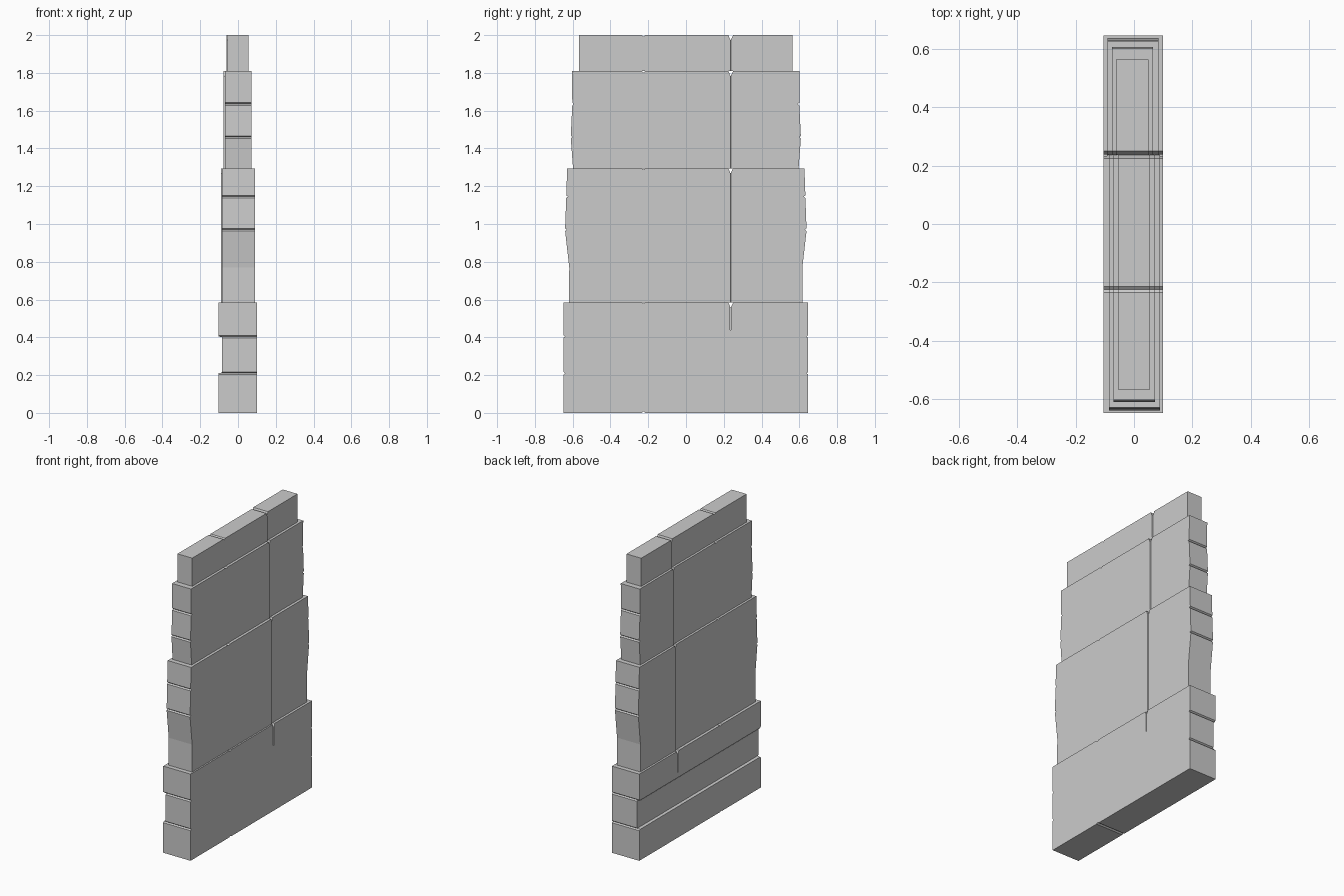
import bpy, bmesh
from mathutils import Vector

if "Cube" in bpy.data.objects:
    bpy.data.objects.remove(bpy.data.objects["Cube"])

Y_DEEP, Y_SHALLOW = 0.236, -0.225   # vertical joints between the blocks


def cut(bm, co, no):
    bmesh.ops.bisect_plane(bm, geom=bm.verts[:] + bm.edges[:] + bm.faces[:],
                           plane_co=co, plane_no=no, dist=1e-6)


def end_points(levels, grooves):
    """(half width, z) going up one end, with a V groove at the named heights."""
    pts = []
    for z, w in levels:
        if z in grooves:
            pts += [(w, z - .007), (w - .009, z), (w, z + .007)]
        else:
            pts.append((w, z))
    return pts


def tier(name, x0, x1, levels, grooves=(), notch=.028, bottom=False, recess=None):
    """Stack of courses: side outline extruded in x, with block joints and steps."""
    side = end_points(levels, grooves)
    z0, z1 = levels[0][0], levels[-1][0]
    outline = [(w, z) for w, z in side]
    outline += [(Y_DEEP + .014, z1), (Y_DEEP, z1 - notch), (Y_DEEP - .012, z1),
                (Y_SHALLOW + .01, z1), (Y_SHALLOW, z1 - .008), (Y_SHALLOW - .01, z1)]
    outline += [(-w - .002, z) for w, z in reversed(side)]
    if bottom:
        outline += [(Y_SHALLOW - .01, z0), (Y_SHALLOW, z0 + .007), (Y_SHALLOW + .01, z0)]
    bm = bmesh.new()
    face = bm.faces.new([bm.verts.new((x0, y, z)) for y, z in outline])
    ext = bmesh.ops.extrude_face_region(bm, geom=[face])
    bmesh.ops.translate(bm, vec=(x1 - x0, 0, 0),
                        verts=[v for v in ext["geom"] if isinstance(v, bmesh.types.BMVert)])
    # recessed course on the left face
    if recess:
        lo, hi, depth = recess
        for z in (lo, lo + .004, hi - .004, hi):
            cut(bm, (0, 0, z), (0, 0, 1))
        for v in bm.verts:
            if v.co.x < 0 and lo + .002 < v.co.z < hi - .002:
                v.co.x += depth
    else:
        # rear column sits slightly further left than the others
        for y in (Y_DEEP, Y_DEEP + .003):
            cut(bm, (0, y, 0), (0, 1, 0))
        for v in bm.verts:
            if v.co.y > Y_DEEP + .002:
                v.co.x -= .006
    bmesh.ops.recalc_face_normals(bm, faces=bm.faces)
    me = bpy.data.meshes.new(name)
    bm.to_mesh(me)
    bm.free()
    ob = bpy.data.objects.new(name, me)
    bpy.context.collection.objects.link(ob)
    return ob


def box(name, loc, size):
    bpy.ops.mesh.primitive_cube_add(size=1, location=loc)
    ob = bpy.context.object
    ob.name = name
    ob.scale = size
    return ob


base = tier("base_courses", -.104, .10,
            [(0, .647), (.21, .647), (.404, .647), (.585, .647)],
            grooves=(.21, .404), bottom=True, recess=(.209, .406, .018))
tier("lower_wall", -.085, .09,
     [(.585, .617), (.77, .616), (.97, .638), (1.145, .632), (1.295, .627)],
     grooves=(.97, 1.145))
tier("upper_wall", -.070, .072,
     [(1.295, .596), (1.46, .608), (1.635, .600), (1.81, .602)], grooves=(1.46, 1.635))
tier("cap_course", -.055, .055, [(1.81, .565), (2.0, .565)])

# open joint in the third course, both faces
for tag, x in (("left", -.104), ("right", .10)):
    slit = box("joint_cutter_" + tag, (x, Y_DEEP, .52), (.024, .006, .16))
    slit.hide_render = True
    slit.hide_viewport = True
    mod = base.modifiers.new("joint_" + tag, "BOOLEAN")
    mod.operation, mod.solver, mod.object = "DIFFERENCE", "EXACT", slit
